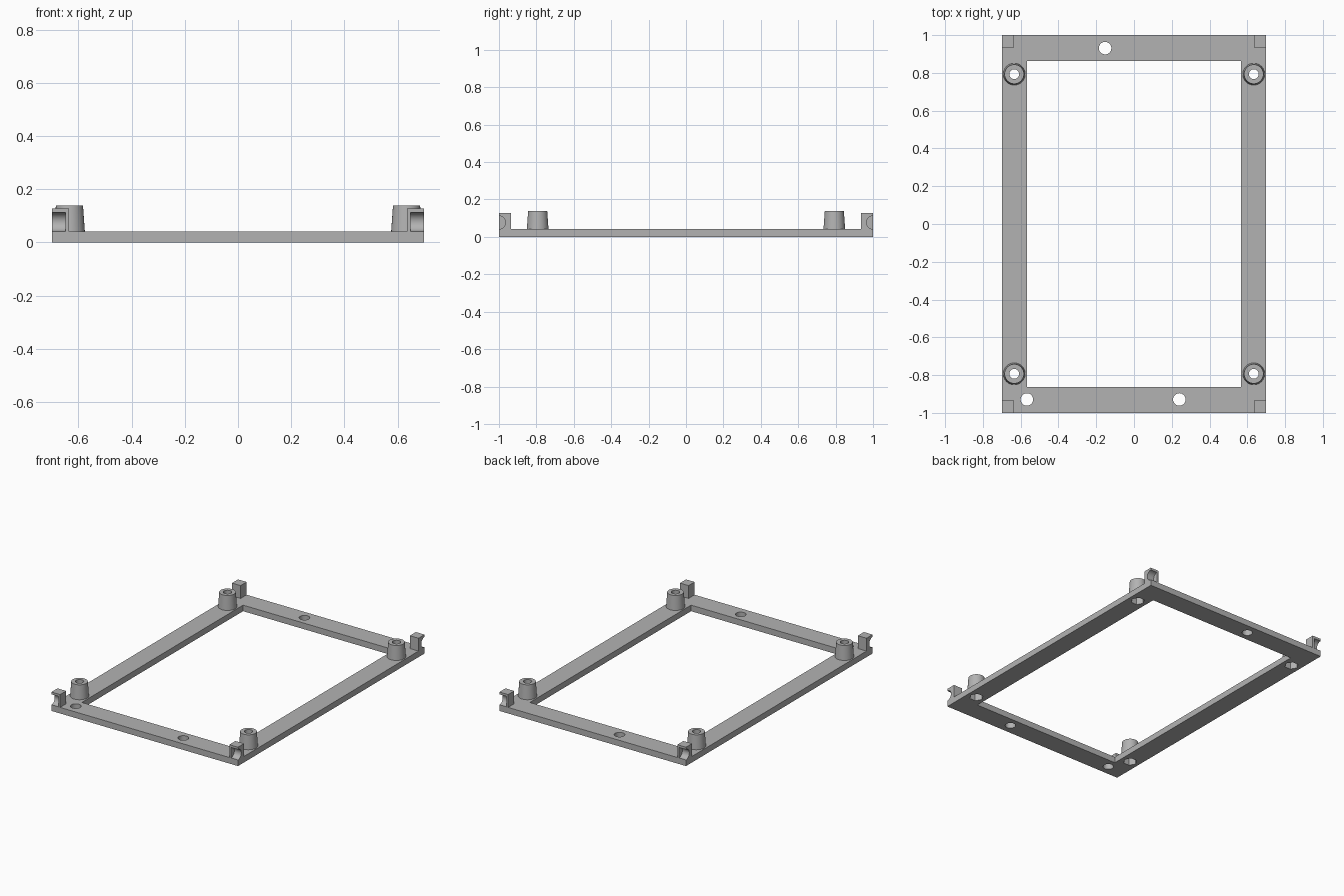
import bpy
import bmesh
from math import radians
from mathutils import Matrix, Vector

if "Cube" in bpy.data.objects:
    bpy.data.objects.remove(bpy.data.objects["Cube"], do_unlink=True)

# One plain grey material
grey = bpy.data.materials.new("matte_grey")
grey.use_nodes = True
COLOUR = (0.45, 0.45, 0.45, 1)
grey.diffuse_color = COLOUR
grey.node_tree.nodes["Principled BSDF"].inputs["Base Color"].default_value = COLOUR

HALF_X, HALF_Y = 0.70, 1.0
PLATE, POST_TOP, BLOCK_TOP = 0.041, 0.139, 0.128
POST_X, POST_Y = 0.634, 0.793
CORNERS = [("front_right", -1, -1), ("front_left", 1, -1),
           ("back_right", -1, 1), ("back_left", 1, 1)]


def finish(name, bm):
    mesh = bpy.data.meshes.new(name)
    bm.to_mesh(mesh)
    bm.free()
    mesh.materials.append(grey)
    obj = bpy.data.objects.new(name, mesh)
    bpy.context.collection.objects.link(obj)
    return obj


def box(name, low, high):
    low, high = Vector(low), Vector(high)
    bm = bmesh.new()
    bmesh.ops.create_cube(bm, size=1, matrix=Matrix.Translation((low + high) / 2)
                          @ Matrix.Diagonal((*(high - low), 1)))
    return finish(name, bm)


def cone(name, centre, r1, r2, length, sides=48, axis="Z", spin=0):
    turn = Matrix.Rotation(radians(90), 4, "Y") if axis == "X" else Matrix()
    bm = bmesh.new()
    bmesh.ops.create_cone(bm, cap_ends=True, segments=sides, radius1=r1, radius2=r2,
                          depth=length, matrix=Matrix.Translation(centre) @ turn
                          @ Matrix.Rotation(radians(spin), 4, "Z"))
    return finish(name, bm)


def activate(obj):
    bpy.ops.object.select_all(action="DESELECT")
    obj.select_set(True)
    bpy.context.view_layer.objects.active = obj


def cut(obj, cutters):
    activate(obj)
    for cutter in cutters:
        cutter.hide_render = True
        mod = obj.modifiers.new("cut", "BOOLEAN")
        mod.operation, mod.solver, mod.object = "DIFFERENCE", "EXACT", cutter
        bpy.ops.object.modifier_apply(modifier=mod.name)
    bpy.ops.object.shade_smooth_by_angle(angle=radians(30))


# Rectangular base frame with its window and three mounting holes
frame = box("base_frame", (-HALF_X, -HALF_Y, 0), (HALF_X, HALF_Y, PLATE))
cutters = [box("window_cutter", (-0.567, -0.864, -0.1), (0.567, 0.864, 0.1))]
for x, y in [(-0.153, 0.931), (-0.567, -0.929), (0.24, -0.929)]:
    cutters.append(cone("hole_cutter", (x, y, 0), 0.033, 0.033, 0.2))

for side, sx, sy in CORNERS:
    # Tapered screw post with a through bore and a hexagonal nut pocket below
    x, y = sx * POST_X, sy * POST_Y
    post = cone(side + "_post", (x, y, (PLATE + POST_TOP) / 2),
                0.058, 0.051, POST_TOP - PLATE)
    bore = cone("bore_cutter", (x, y, 0.1), 0.026, 0.026, 0.4)
    pocket = cone("pocket_cutter", (x, y, 0), 0.044, 0.044, 0.12, sides=6, spin=30)
    cut(post, [bore, pocket])
    cutters += [bore, pocket]

    # Corner block with a half-round socket opening outwards
    xs = sorted((sx * 0.635, sx * HALF_X))
    ys = sorted((sy * 0.935, sy * HALF_Y))
    block = box(side + "_corner_block", (xs[0], ys[0], PLATE), (xs[1], ys[1], BLOCK_TOP))
    socket = cone("socket_cutter", (sx * 0.748, sy * HALF_Y, 0.077),
                  0.0355, 0.0355, 0.2, axis="X")
    cut(block, [socket])
    cutters.append(socket)

cut(frame, [c for c in cutters if not c.name.startswith("socket")])
for cutter in cutters:
    bpy.data.objects.remove(cutter, do_unlink=True)
